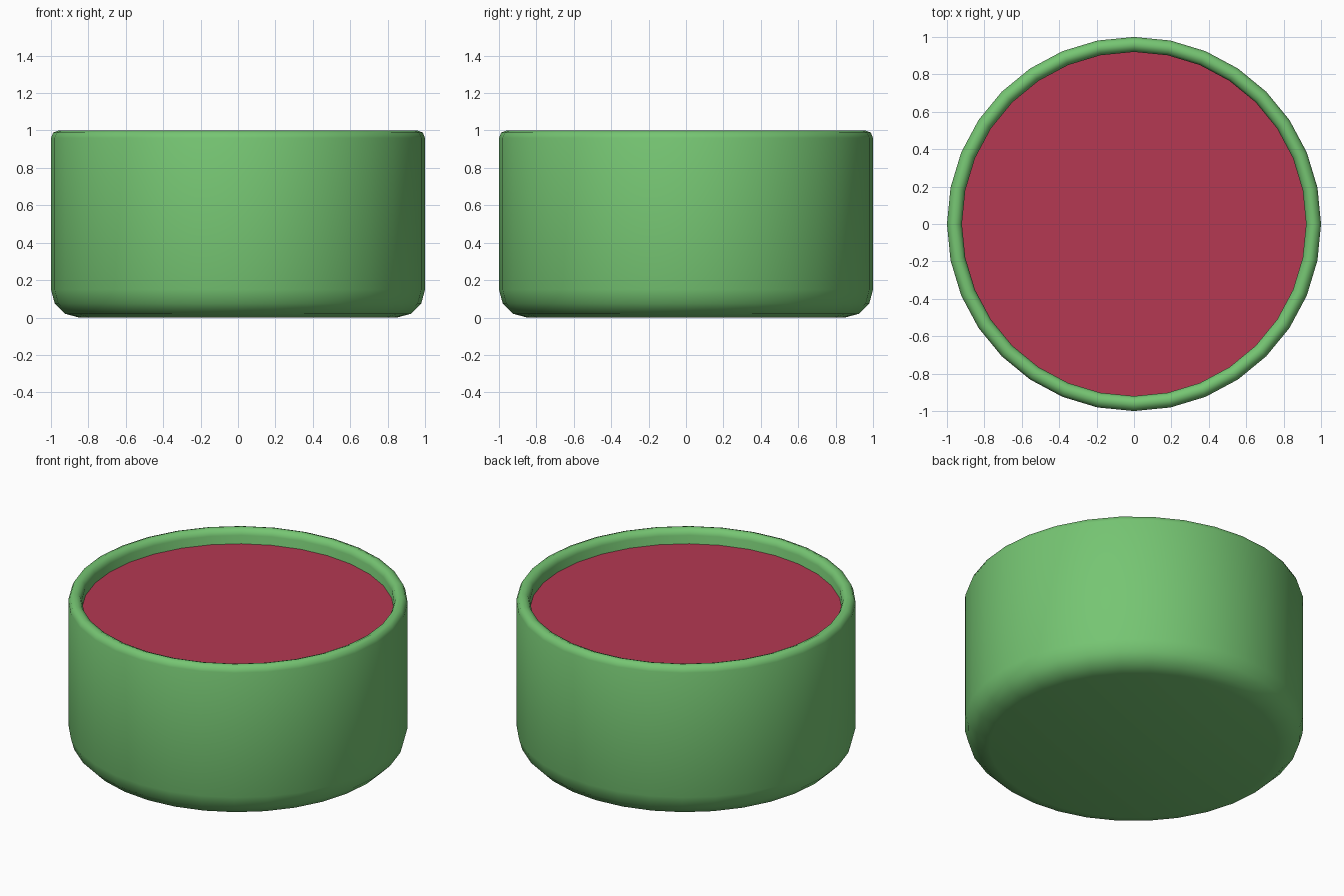
import bpy, bmesh, math

if "Cube" in bpy.data.objects:
    bpy.data.objects.remove(bpy.data.objects["Cube"])

SIDES = 32


def material(name, color):
    m = bpy.data.materials.new(name)
    m.diffuse_color = color
    m.use_nodes = True
    m.node_tree.nodes["Principled BSDF"].inputs["Base Color"].default_value = m.diffuse_color
    return m


def arc(cx, cz, r, a0, a1, steps):
    return [(cx + r * math.cos(math.radians(a0 + (a1 - a0) * i / steps)),
             cz + r * math.sin(math.radians(a0 + (a1 - a0) * i / steps)))
            for i in range(steps + 1)]


def lathe(name, profile, mat):
    """Spin an open (radius, z) profile about z; both ends are capped with discs."""
    bm = bmesh.new()
    rings = [[bm.verts.new((r * math.cos(2 * math.pi * i / SIDES),
                            r * math.sin(2 * math.pi * i / SIDES), z))
              for i in range(SIDES)] for r, z in profile]
    for a, b in zip(rings, rings[1:]):
        for i in range(SIDES):
            j = (i + 1) % SIDES
            bm.faces.new((a[i], a[j], b[j], b[i]))
    bm.faces.new(rings[0][::-1])
    if len(rings) > 1:
        bm.faces.new(rings[-1])
    else:
        bmesh.ops.reverse_faces(bm, faces=bm.faces[:])
    mesh = bpy.data.meshes.new(name)
    bm.to_mesh(mesh)
    bm.free()
    mesh.materials.append(mat)
    obj = bpy.data.objects.new(name, mesh)
    bpy.context.collection.objects.link(obj)
    bpy.ops.object.select_all(action='DESELECT')
    obj.select_set(True)
    bpy.context.view_layer.objects.active = obj
    bpy.ops.object.shade_smooth_by_angle(angle=math.radians(50))
    return obj


green = material("green", (0.18, 0.56, 0.17, 1))
red = material("red", (0.46, 0.04, 0.085, 1))

# bowl: rounded foot, straight wall, rounded lip, hollow inside
bowl_profile = (arc(0.85, 0.15, 0.15, -90, 0, 3)
                + arc(0.96, 0.96, 0.04, 0, 180, 4)
                + arc(0.78, 0.22, 0.14, 0, -90, 3))
lathe("bowl", bowl_profile, green)

# flat filling just below the lip
lathe("filling", [(0.92, 0.905)], red)
